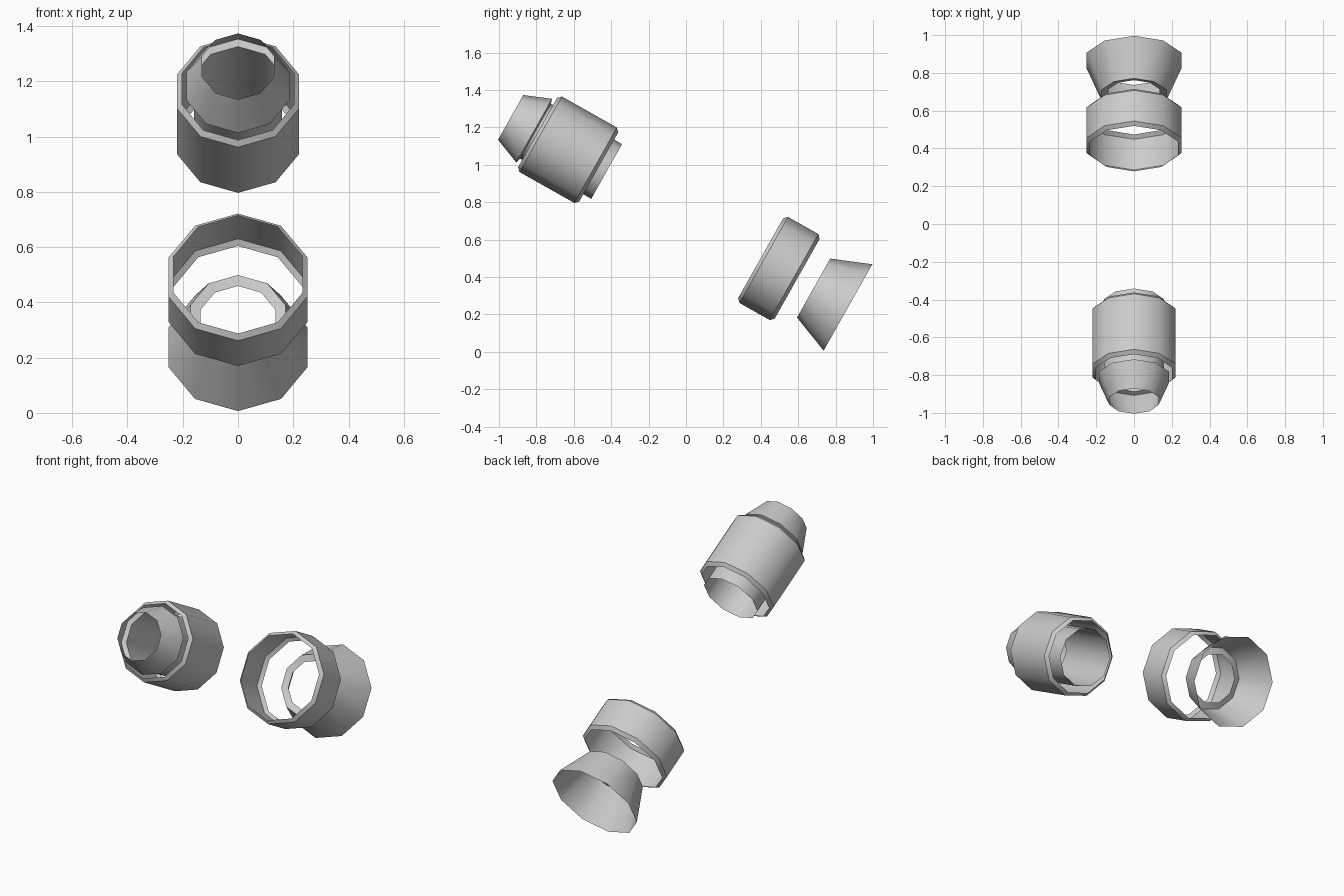
import bpy
from math import sin, cos, pi, radians

if "Cube" in bpy.data.objects:
    bpy.data.objects.remove(bpy.data.objects["Cube"])

SIDES = 10
TILT = radians(29.4)      # barrel axis tips down towards the back
AXIS = 0.632              # offset of the axis from the origin
C, S = cos(TILT), sin(TILT)


def turned(name, profile):
    """Open ten-sided sheet turned round the tilted axis from (distance, radius) pairs."""
    verts, faces = [], []
    for s, r in profile:
        for i in range(SIDES):
            a = 2 * pi * i / SIDES
            t = AXIS + r * cos(a)
            verts.append((r * sin(a), C * s + S * t, C * t - S * s))
    for k in range(len(profile) - 1):
        for i in range(SIDES):
            j = (i + 1) % SIDES
            a, b = k * SIDES, (k + 1) * SIDES
            faces.append((a + i, a + j, b + j, b + i))
    mesh = bpy.data.meshes.new(name)
    mesh.from_pydata(verts, [], faces)
    obj = bpy.data.objects.new(name, mesh)
    bpy.context.collection.objects.link(obj)
    bpy.ops.object.select_all(action='DESELECT')
    bpy.context.view_layer.objects.active = obj
    obj.select_set(True)
    bpy.ops.object.shade_smooth_by_angle(angle=radians(40))
    return obj


def sleeve(name, start, end, radius, bevel=0.019):
    """Sleeve whose two ends chamfer inwards."""
    return turned(name, [(start - bevel, radius - bevel), (start, radius),
                         (end, radius), (end + bevel, radius - bevel)])


# Front flare with the inner tube running back through the sleeve
turned("front_flare_and_tube", [(-1.432, 0.137), (-1.288, 0.195),
                                (-1.280, 0.168), (-0.843, 0.168)])
# Sleeve round the inner tube
sleeve("front_sleeve", -1.248, -0.911, 0.2315)
# Loose ring
sleeve("rear_ring", 0.121, 0.307, 0.264)
# Rear bell with a narrow inner lip
turned("rear_bell", [(0.438, 0.142), (0.427, 0.181), (0.638, 0.265)])
